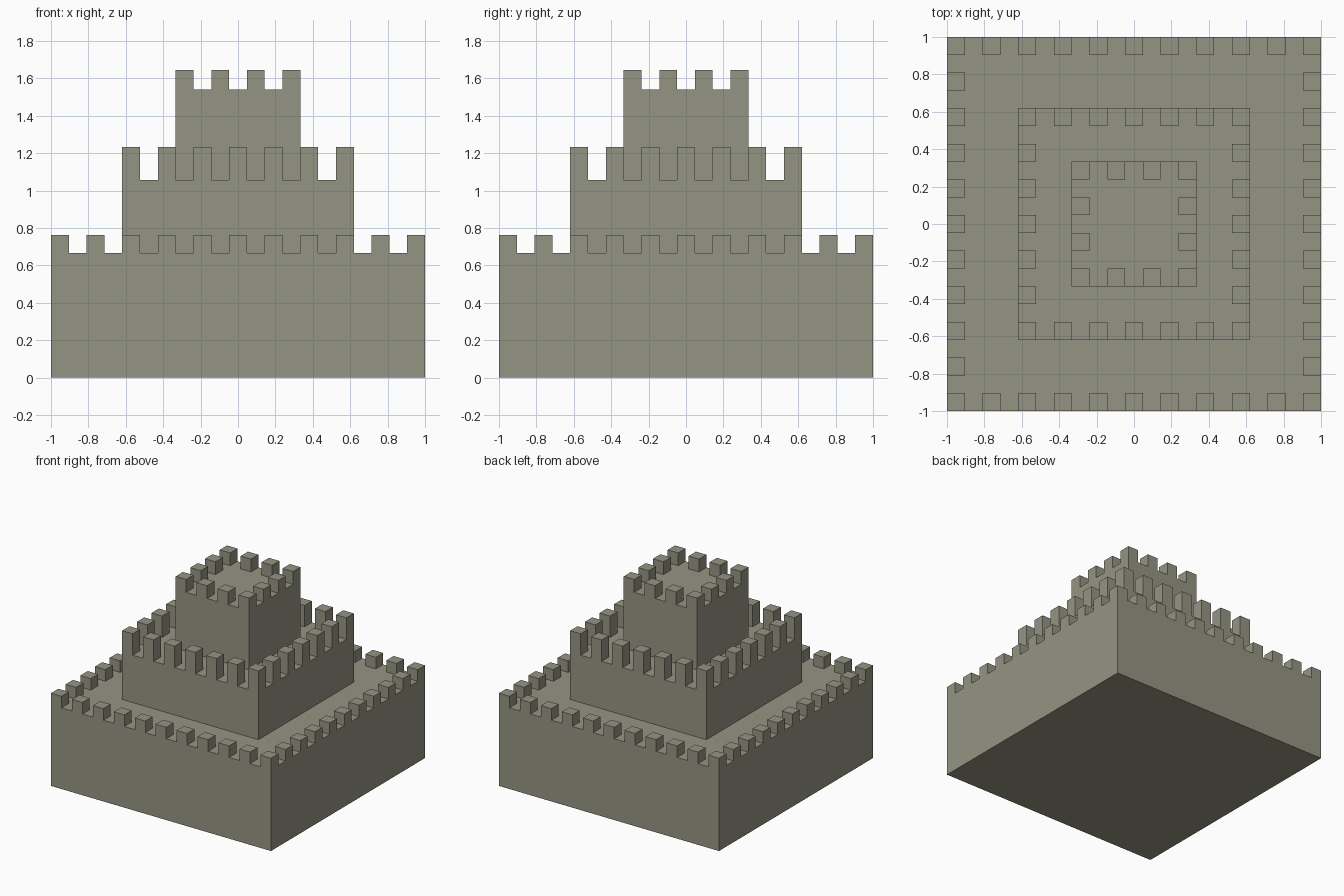
import bpy
import bmesh

if "Cube" in bpy.data.objects:
    bpy.data.objects.remove(bpy.data.objects["Cube"])

U = 2 / 21  # merlon width; every tier is an odd number of these wide

stone = bpy.data.materials.new("stone")
stone.diffuse_color = (0.30, 0.30, 0.23, 1)
stone.use_nodes = True
stone.node_tree.nodes["Principled BSDF"].inputs["Base Color"].default_value = stone.diffuse_color


def crenellated_tier(name, cells, z_base, z_floor, z_top):
    """Square block with alternating merlons raised around its roof edge."""
    half = cells * U / 2
    bm = bmesh.new()
    bmesh.ops.create_grid(bm, x_segments=cells, y_segments=cells, size=half)
    bmesh.ops.translate(bm, verts=bm.verts, vec=(0, 0, z_floor))

    # merlons: every second cell along the rim
    rim = []
    for f in bm.faces:
        c = f.calc_center_median()
        i, j = int((c.x + half) / U), int((c.y + half) / U)
        on_edge = i in (0, cells - 1) or j in (0, cells - 1)
        if on_edge and i % 2 == 0 and j % 2 == 0:
            rim.append(f)
    raised = bmesh.ops.extrude_discrete_faces(bm, faces=rim)["faces"]
    bmesh.ops.translate(bm, verts=[v for f in raised for v in f.verts],
                        vec=(0, 0, z_top - z_floor))

    # walls and underside
    outline = [e for e in bm.edges if e.is_boundary]
    walls = bmesh.ops.extrude_edge_only(bm, edges=outline)["geom"]
    bmesh.ops.translate(bm, verts=[g for g in walls if isinstance(g, bmesh.types.BMVert)],
                        vec=(0, 0, z_base - z_floor))
    bmesh.ops.contextual_create(bm, geom=[e for e in bm.edges if e.is_boundary])

    # merge coplanar faces into clean flat walls and floors
    bmesh.ops.recalc_face_normals(bm, faces=bm.faces)
    bmesh.ops.dissolve_limit(bm, angle_limit=0.01, verts=bm.verts, edges=bm.edges)
    mesh = bpy.data.meshes.new(name)
    bm.to_mesh(mesh)
    bm.free()
    mesh.materials.append(stone)
    obj = bpy.data.objects.new(name, mesh)
    bpy.context.collection.objects.link(obj)


crenellated_tier("lower_tier", 21, 0.0, 0.667, 0.762)
crenellated_tier("middle_tier", 13, 0.667, 1.056, 1.232)
crenellated_tier("upper_tier", 7, 1.056, 1.54, 1.645)
